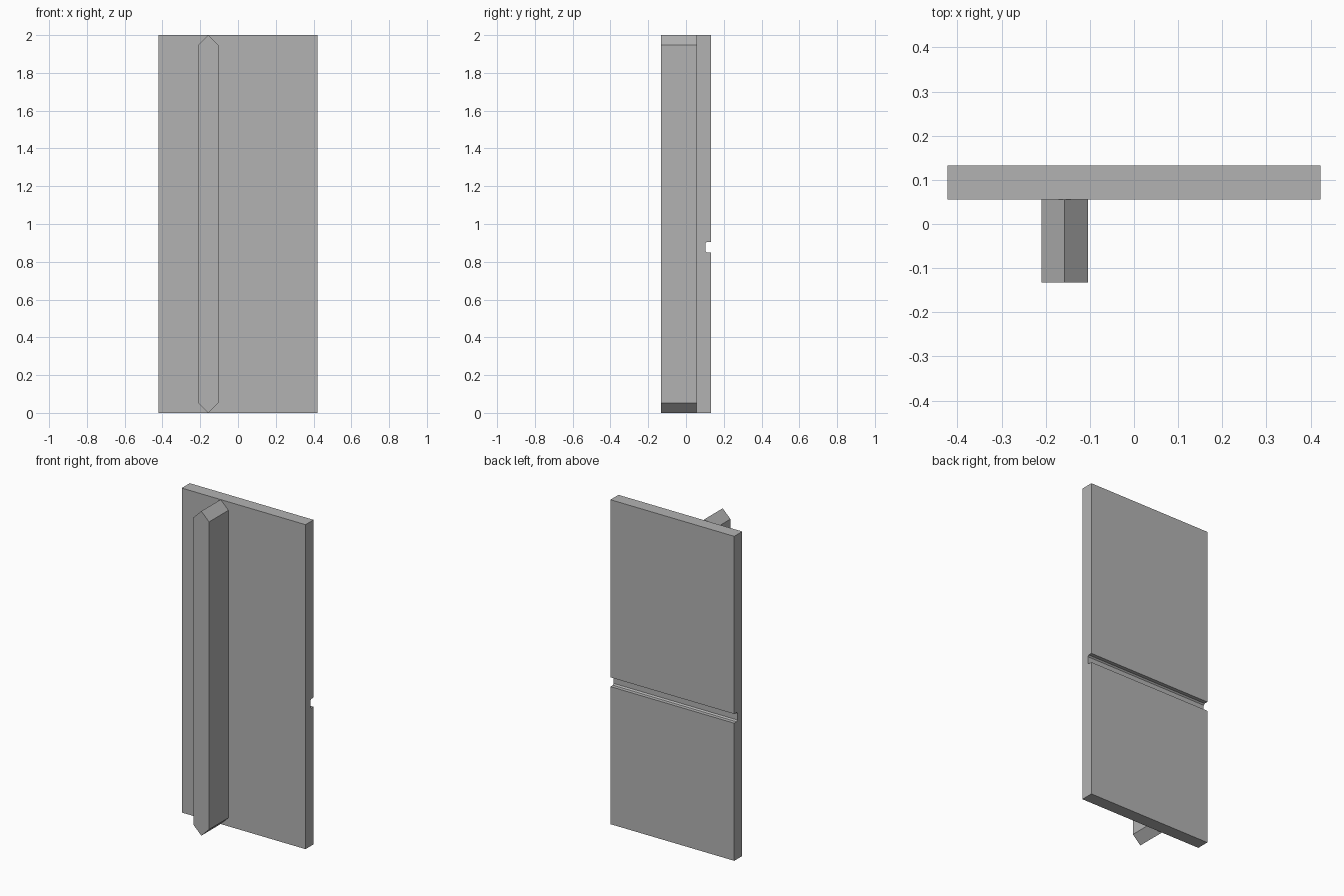
import bpy
import bmesh
from mathutils import Vector

cube = bpy.data.objects.get("Cube")
if cube:
    bpy.data.objects.remove(cube, do_unlink=True)

grey = bpy.data.materials.new("plain grey")
grey.use_nodes = True
colour = (0.45, 0.45, 0.45, 1)
grey.diffuse_color = colour
grey.node_tree.nodes["Principled BSDF"].inputs["Base Color"].default_value = colour


def extrude_profile(name, points, offset):
    """Make a solid by sweeping a closed flat outline along an offset."""
    bm = bmesh.new()
    face = bm.faces.new([bm.verts.new(p) for p in points])
    swept = bmesh.ops.extrude_face_region(bm, geom=[face], use_keep_orig=True)
    verts = [v for v in swept["geom"] if isinstance(v, bmesh.types.BMVert)]
    bmesh.ops.translate(bm, verts=verts, vec=Vector(offset))
    bmesh.ops.recalc_face_normals(bm, faces=bm.faces)
    mesh = bpy.data.meshes.new(name)
    bm.to_mesh(mesh)
    bm.free()
    mesh.materials.append(grey)
    obj = bpy.data.objects.new(name, mesh)
    bpy.context.collection.objects.link(obj)
    return obj


HALF_WIDTH, HEIGHT = 0.422, 2.0
FRONT, PLATE_FRONT, BACK = -0.133, 0.055, 0.133

# Flat plate with a horizontal groove across its back
low, high, floor, corner = 0.848, 0.905, 0.102, 0.008
plate_side = [(PLATE_FRONT, 0), (BACK, 0), (BACK, low),
              (floor + corner, low), (floor, low + corner),
              (floor, high - corner), (floor + corner, high),
              (BACK, high), (BACK, HEIGHT), (PLATE_FRONT, HEIGHT)]
extrude_profile("grooved_plate", [(-HALF_WIDTH, y, z) for y, z in plate_side],
                (2 * HALF_WIDTH, 0, 0))

# Upright rib on the front, pointed at both ends
middle, half, point = -0.157, 0.053, 0.052
rib_front = [(0, 0), (half, point), (half, HEIGHT - point),
             (0, HEIGHT), (-half, HEIGHT - point), (-half, point)]
extrude_profile("pointed_rib", [(middle + x, FRONT, z) for x, z in rib_front],
                (0, PLATE_FRONT - FRONT, 0))
